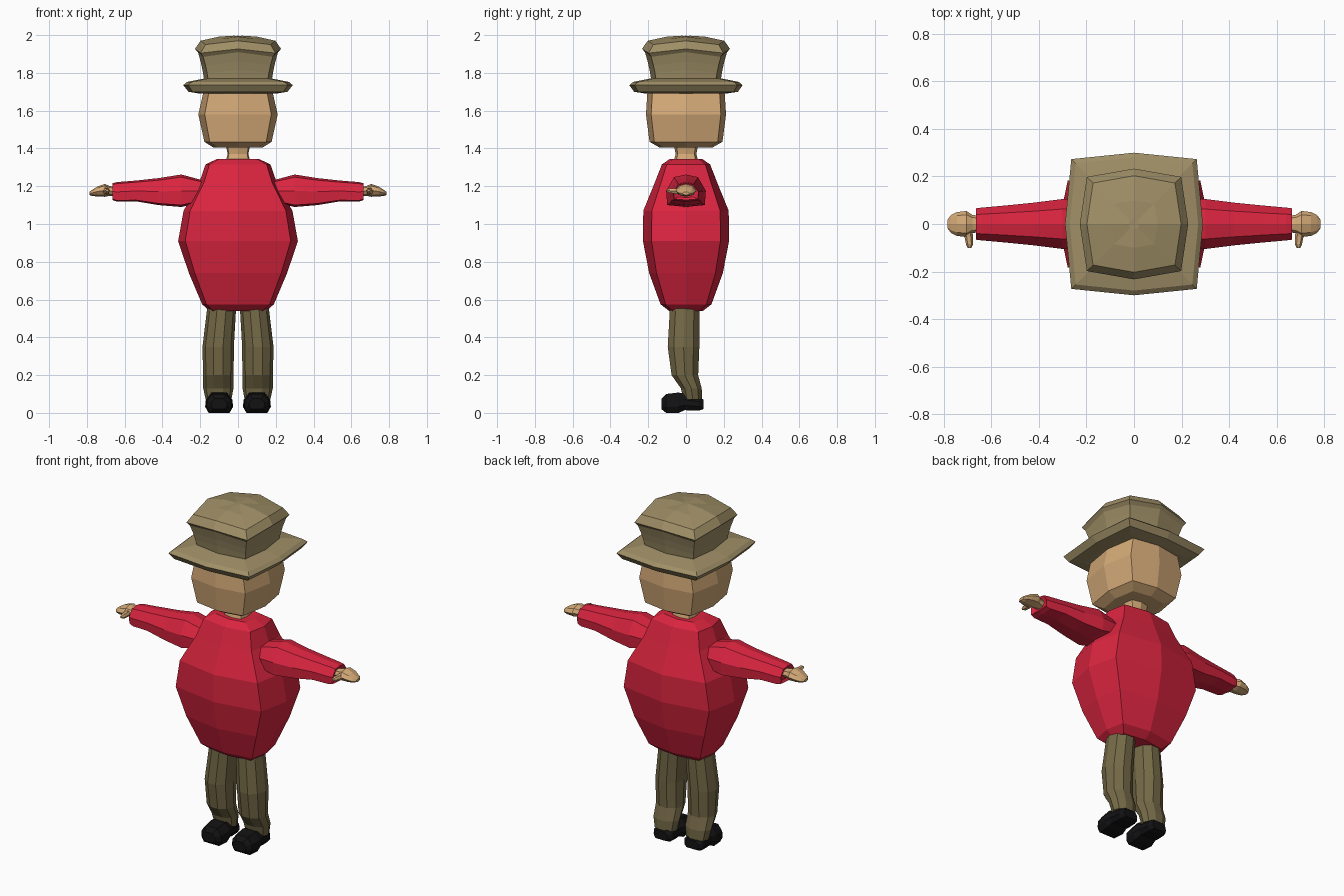
import bpy, bmesh, math
from mathutils import Vector


def material(name, rgb):
    m = bpy.data.materials.new(name)
    m.diffuse_color = (*rgb, 1)
    return m


RED = material("red cloth", (0.70, 0.018, 0.050))
HAT = material("tan felt", (0.35, 0.275, 0.135))
PANTS = material("olive cloth", (0.175, 0.14, 0.062))
SKIN = material("skin", (0.66, 0.40, 0.185))
BLACK = material("black leather", (0.006, 0.006, 0.007))


def loft(name, rings, mat, mirror=False):
    """Skin a stack of equal-length point rings and cap both ends with fans."""
    for side in ((1, -1) if mirror else (1,)):
        bm = bmesh.new()
        loops = [[bm.verts.new((p[0] * side, p[1], p[2])) for p in r] for r in rings]
        n = len(loops[0])
        for a, b in zip(loops, loops[1:]):
            for i in range(n):
                j = (i + 1) % n
                bm.faces.new((a[i], a[j], b[j], b[i]))
        for end in (loops[0], loops[-1]):
            bm.faces.new(end)
        bmesh.ops.recalc_face_normals(bm, faces=bm.faces)
        label = name if not mirror else ("left_" if side > 0 else "right_") + name
        me = bpy.data.meshes.new(label)
        bm.to_mesh(me)
        bm.free()
        me.materials.append(mat)
        bpy.context.collection.objects.link(bpy.data.objects.new(label, me))


def box_ring(z, mx, my, fx=0.88, fy=0.8, x=0, y=0, lift=0):
    """Bulging square: side middles reach mx and my, corners are fractions of them."""
    cx, cy = mx * fx, my * fy
    return [Vector(p) for p in (
        (x + mx, y, z + lift), (x + cx, y + cy, z), (x, y + my, z + lift), (x - cx, y + cy, z),
        (x - mx, y, z + lift), (x - cx, y - cy, z), (x, y - my, z + lift), (x + cx, y - cy, z))]


# Torso: pear-shaped coat
loft("coat", [box_ring(z, mx, my) for z, mx, my in (
    (0.54, 0.15, 0.09), (0.575, 0.19, 0.135), (0.74, 0.26, 0.195), (0.91, 0.317, 0.228),
    (1.07, 0.288, 0.226), (1.22, 0.205, 0.165), (1.315, 0.172, 0.128), (1.345, 0.11, 0.085))], RED)

# Neck and head
loft("neck", [box_ring(z, r, r) for z, r in ((1.32, 0.068), (1.37, 0.055), (1.43, 0.066))], SKIN)
loft("head", [box_ring(z, mx, my, 0.84, 0.87) for z, mx, my in (
    (1.405, 0.13, 0.14), (1.435, 0.178, 0.193), (1.58, 0.21, 0.212),
    (1.69, 0.185, 0.205), (1.74, 0.17, 0.19))], SKIN)

# Hat: brim plus flared crown with a raised middle
loft("hat_brim", [box_ring(z, mx, my, f, f) for z, mx, my, f in (
    (1.69, 0.20, 0.21, 0.92), (1.70, 0.262, 0.275, 0.92), (1.735, 0.29, 0.30, 0.91),
    (1.752, 0.27, 0.28, 0.91), (1.77, 0.18, 0.19, 0.9))], HAT)
loft("hat_crown", [box_ring(z, r, r + 0.005, 0.87, 0.85, lift=l) for z, r, l in (
    (1.745, 0.178, 0.012), (1.80, 0.188, 0.016), (1.84, 0.198, 0.02), (1.885, 0.212, 0.025),
    (1.905, 0.228, 0.022), (1.95, 0.198, 0.02))] +
     [box_ring(1.98, 0.10, 0.10, 0.85, 0.85, lift=0.012),
      box_ring(1.994, 0.02, 0.02, 0.85, 0.85, lift=0.003)], HAT)


# Sleeves: flat underneath, narrower on top
def sleeve_ring(x, w, z0, z1):
    h = z1 - z0
    shape = ((0, 0), (0.95, 0.06), (1, 0.5), (0.6, 0.92), (0, 1), (-0.6, 0.92), (-1, 0.5), (-0.95, 0.06))
    return [Vector((x, a * w, z0 + b * h)) for a, b in shape]


loft("sleeve", [sleeve_ring(*r) for r in (
    (0.13, 0.085, 1.12, 1.21), (0.20, 0.10, 1.115, 1.235), (0.30, 0.105, 1.09, 1.262),
    (0.42, 0.09, 1.10, 1.243), (0.54, 0.078, 1.12, 1.23), (0.64, 0.069, 1.118, 1.222),
    (0.665, 0.066, 1.127, 1.216), (0.655, 0.045, 1.14, 1.20))], RED, True)


# Hands and thumbs
def oval(c, axis_u, axis_v, n=8):
    c, u, v = Vector(c), Vector(axis_u), Vector(axis_v)
    return [c + u * math.cos(2 * math.pi * i / n) + v * math.sin(2 * math.pi * i / n) for i in range(n)]


loft("hand", [oval((x, 0, z), (0, w, 0), (0, 0, h)) for x, z, w, h in (
    (0.64, 1.17, 0.034, 0.024), (0.68, 1.175, 0.038, 0.026), (0.705, 1.178, 0.055, 0.034),
    (0.745, 1.172, 0.050, 0.026), (0.77, 1.165, 0.038, 0.017), (0.785, 1.162, 0.018, 0.009))], SKIN, True)
loft("thumb", [oval((x, y, z), (r, 0, 0), (0, 0, r * 0.9), 6) for x, y, z, r in (
    (0.705, -0.02, 1.175, 0.024), (0.695, -0.055, 1.174, 0.018),
    (0.692, -0.085, 1.176, 0.015), (0.692, -0.102, 1.177, 0.007))], SKIN, True)

# Trouser legs: bent back towards the heel
loft("trouser_leg", [oval((x, y, z), (w, 0, 0), (0, d, 0), 10) for z, x, w, y, d in (
    (0.62, 0.088, 0.072, -0.005, 0.08), (0.54, 0.088, 0.077, -0.007, 0.083),
    (0.35, 0.105, 0.083, -0.013, 0.088), (0.20, 0.104, 0.081, -0.006, 0.074),
    (0.13, 0.104, 0.08, 0.028, 0.058), (0.07, 0.103, 0.068, 0.036, 0.052))], PANTS, True)


# Shoes: rounded toe, arched sole, low heel
def shoe_ring(y, w, z0, z1):
    shape = ((0.75, 0), (1, 0.3), (0.95, 0.65), (0.55, 1), (-0.55, 1), (-0.95, 0.65), (-1, 0.3), (-0.75, 0))
    return [Vector((0.1 + a * w, y, z0 + b * (z1 - z0))) for a, b in shape]


loft("shoe", [shoe_ring(*r) for r in (
    (-0.13, 0.042, 0.02, 0.075), (-0.105, 0.066, 0.0, 0.10), (-0.04, 0.074, 0.0, 0.108),
    (-0.005, 0.066, 0.015, 0.10), (0.02, 0.064, 0.012, 0.095), (0.07, 0.062, 0.012, 0.085),
    (0.092, 0.045, 0.02, 0.07))], BLACK, True)
